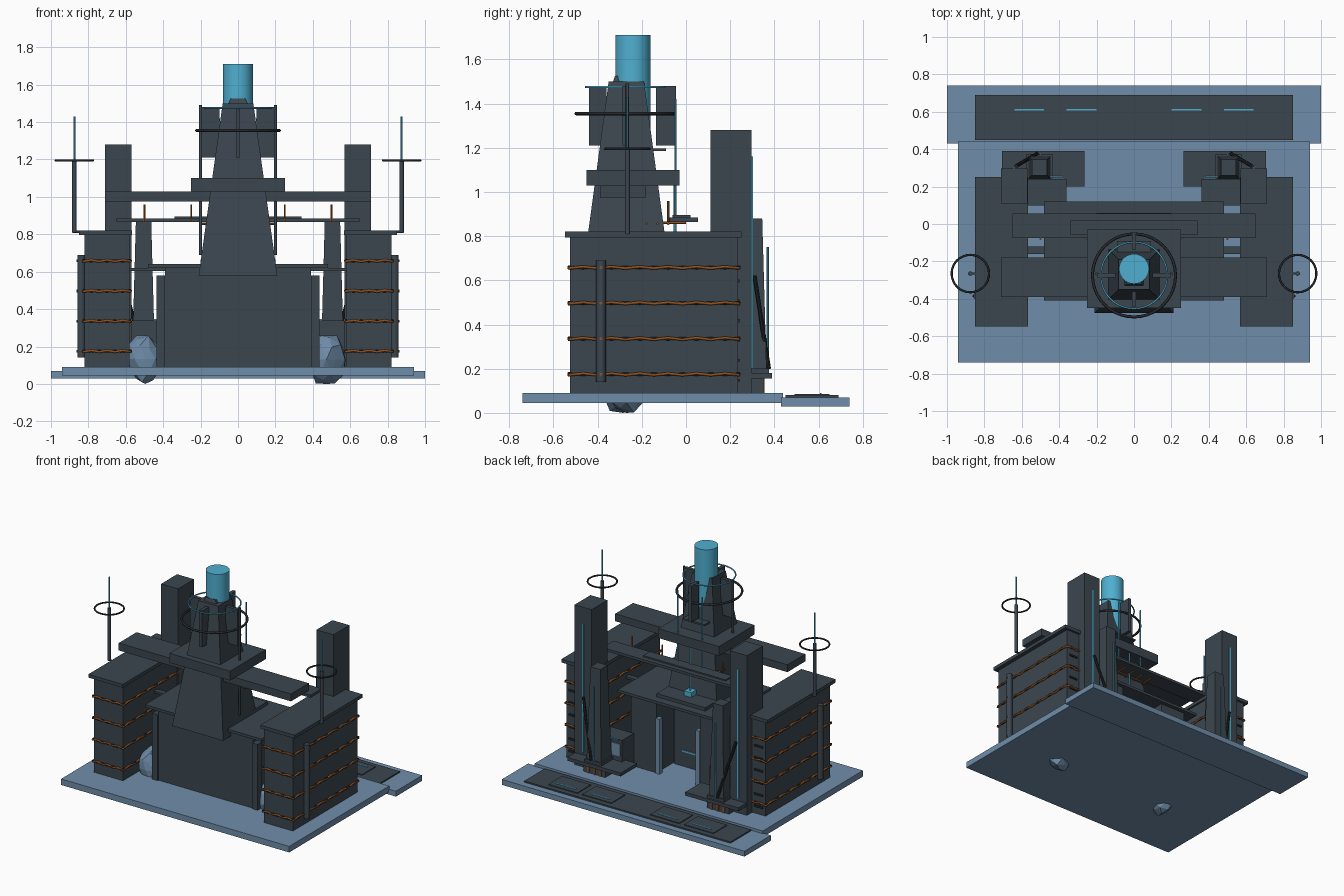
import bpy, bmesh, math, random
from mathutils import Vector

cube = bpy.data.objects.get("Cube")
if cube:
    bpy.data.objects.remove(cube, do_unlink=True)
random.seed(4)


def material(name, rgb):
    m = bpy.data.materials.new(name)
    m.use_nodes = True
    m.diffuse_color = (*rgb, 1)
    m.node_tree.nodes["Principled BSDF"].inputs["Base Color"].default_value = (*rgb, 1)
    return m


SLATE = material("dark slate", (0.045, 0.062, 0.078))
BLACK = material("near black", (0.018, 0.021, 0.026))
STONE = material("blue grey stone", (0.16, 0.27, 0.40))
CYAN = material("glowing cyan", (0.08, 0.43, 0.64))
ORANGE = material("copper orange", (0.30, 0.085, 0.012))


def finish(name, bm, mat, smooth=False):
    bmesh.ops.recalc_face_normals(bm, faces=bm.faces)
    mesh = bpy.data.meshes.new(name)
    bm.to_mesh(mesh)
    bm.free()
    mesh.materials.append(mat)
    ob = bpy.data.objects.new(name, mesh)
    bpy.context.collection.objects.link(ob)
    if smooth:
        bpy.ops.object.select_all(action='DESELECT')
        ob.select_set(True)
        bpy.context.view_layer.objects.active = ob
        bpy.ops.object.shade_smooth_by_angle(angle=math.radians(40))
    return ob


def box(name, x, y, z, mat=SLATE, taper=1.0):
    """Box from (min, max) ranges; taper scales the top outline."""
    bm = bmesh.new()
    bmesh.ops.create_cube(bm, size=1)
    for v in bm.verts:
        k = taper if v.co.z > 0 else 1
        v.co = [(r[0] + r[1]) / 2 + c * f * (r[1] - r[0])
                for r, c, f in zip((x, y, z), v.co, (k, k, 1))]
    return finish(name, bm, mat)


def rod(name, a, b, radius, mat=SLATE, sides=10):
    a, b = Vector(a), Vector(b)
    bm = bmesh.new()
    bmesh.ops.create_cone(bm, cap_ends=True, segments=sides, radius1=radius,
                          radius2=radius, depth=(b - a).length)
    turn = (b - a).to_track_quat('Z', 'Y')
    for v in bm.verts:
        v.co = turn @ v.co + (a + b) / 2
    return finish(name, bm, mat, True)


def tube(name, points, radius, mat, sides=2):
    """Closed round tube through the points."""
    cu = bpy.data.curves.new(name, 'CURVE')
    cu.dimensions = '3D'
    cu.bevel_depth, cu.bevel_resolution = radius, sides
    sp = cu.splines.new('POLY')
    sp.points.add(len(points) - 1)
    for p, co in zip(sp.points, points):
        p.co = (*co, 1)
    sp.use_cyclic_u = True
    cu.materials.append(mat)
    tmp = bpy.data.objects.new(name, cu)
    bpy.context.collection.objects.link(tmp)
    mesh = bpy.data.meshes.new_from_object(tmp.evaluated_get(bpy.context.evaluated_depsgraph_get()))
    bpy.data.objects.remove(tmp)
    bpy.context.collection.objects.link(bpy.data.objects.new(name, mesh))


def ring(name, center, radius, thick, mat, n=40):
    x, y, z = center
    tube(name, [(x + radius * math.cos(i * math.tau / n),
                 y + radius * math.sin(i * math.tau / n), z) for i in range(n)], thick, mat)


def rock(name, center, size):
    bm = bmesh.new()
    bmesh.ops.create_icosphere(bm, subdivisions=2, radius=1)
    for v in bm.verts:
        v.co *= random.uniform(0.78, 1.0)
    for axis in range(3):
        low = min(v.co[axis] for v in bm.verts)
        span = max(v.co[axis] for v in bm.verts) - low
        for v in bm.verts:
            v.co[axis] = center[axis] + size[axis] * ((v.co[axis] - low) / span - 0.5)
    finish(name, bm, STONE)


# Ground slabs and rear walkway
box("base_slab", (-.94, .94), (-.74, .44), (.045, .09), STONE)
box("rear_slab", (-1, 1), (.43, .74), (.03, .07), STONE)
box("rear_walkway", (-.85, .85), (.45, .69), (.07, .08))
for x in (-.56, -.28, .28, .56):
    box("walkway_panel", (x - .12, x + .12), (.49, .65), (.08, .086))
    box("walkway_light", (x - .08, x + .08), (.606, .614), (.086, .089), CYAN)

# Central hall with its recessed rear doorway
box("hall_front_wall", (-.39, .39), (-.38, -.33), (.09, .62))
box("hall_roof", (-.48, .48), (-.41, .12), (.62, .64))
box("door_back_panel", (-.17, .17), (-.12, -.1), (.09, .62))
box("door_light", (-.1, .1), (-.1, -.094), (.2, .212), CYAN)
box("roof_bearer", (-.58, .58), (-.16, -.12), (.605, .62))
box("pedestal", (-.2, .2), (-.12, .06), (.64, .665))
box("power_socket", (-.03, .03), (-.08, -.02), (.665, .7), CYAN)

# Pylon with collar, crossbeam and core
box("pylon", (-.21, .21), (-.475, -.065), (.58, 1.5), taper=.39)
box("pylon_cap", (-.05, .05), (-.33, -.25), (1.5, 1.525), taper=.8)
box("collar", (-.25, .25), (-.45, -.03), (1.03, 1.10))
box("crossbeam", (-.71, .71), (-.39, -.18), (.975, 1.03))
box("rear_beam", (-.65, .65), (-.075, .055), (.865, .885))
box("rear_beam_rail", (-.34, .34), (-.06, .02), (.885, .895))
rod("core", (0, -.24, .85), (0, -.24, 1.71), .08, CYAN, 32)
rod("core_cable", (0, -.05, .7), (0, -.05, 1.03), .006, CYAN)
box("core_ledge", (-.09, .09), (-.25, -.09), (1.185, 1.197))
ring("dark_halo", (0, -.275, 1.355), .222, .008, BLACK)
ring("cyan_halo", (0, -.275, 1.475), .178, .005, CYAN)
for y in ((-.44, -.36), (-.135, -.045)):
    box("pylon_fin", (-.012, .012), y, (1.21, 1.48))
for i in range(5):
    x = -.16 + i * .08
    rod("orange_cable", (x, -.19, .86), (x, 0, .86), .006, ORANGE, 6)
for i in range(3):
    y = -.18 + i * .05
    rod("orange_cross_cable", (-.2, y, .856), (.2, y, .856), .006, ORANGE, 6)

for s, side in ((1, "left"), (-1, "right")):
    def sbox(name, x, y, z, mat=SLATE, taper=1.0):
        return box(side + "_" + name, sorted((s * x[0], s * x[1])), y, z, mat, taper)

    # Hall side blocks, doorposts and corner posts
    sbox("hall_block", (.18, .39), (-.34, .09), (.09, .62))
    sbox("doorpost", (.15, .18), (.06, .1), (.09, .5), STONE)
    sbox("corner_post", (.39, .435), (-.39, -.34), (.09, .58))

    # Pylon side fins and hanging rods
    sbox("pylon_side_fin", (.1, .195), (-.287, -.263), (1.21, 1.48))
    rod(side + "_hanging_rod", (s * .2, -.265, .69), (s * .2, -.265, 1.49), .008)
    rod(side + "_feed_rod", (s * .1, -.048, .89), (s * .1, -.048, 1.42), .005, CYAN, 8)

    # Outer block with its cap, rear ribs and wrapped cables
    sbox("outer_block", (.58, .82), (-.525, .235), (.09, .80))
    sbox("outer_block_cap", (.567, .85), (-.547, .252), (.795, .82))
    for i in range(6):
        z = .14 + i * .09
        sbox("rear_rib", (.73, .8), (.235, .243), (z, z + .014), BLACK)
    rod(side + "_side_pipe", (s * .838, -.385, .14), (s * .838, -.385, .69), .022)
    corners = [(.575, -.53), (.826, -.53), (.826, .24), (.575, .24)]
    for k in range(4):
        z = .175 + k * .161
        for sign, mat in ((1, ORANGE), (-1, BLACK)):
            loop, n = [], 0
            for i, a in enumerate(corners):
                b = corners[(i + 1) % 4]
                steps = 6 if i % 2 == 0 else 12
                for j in range(steps):
                    t = j / steps
                    loop.append((s * (a[0] + (b[0] - a[0]) * t), a[1] + (b[1] - a[1]) * t,
                                 z + sign * (.004 if n % 2 else -.004)))
                    n += 1
            tube(side + "_wrapped_cable", loop, .007 if sign > 0 else .005, mat, 1)
        rod(side + "_cable_clip", (s * .82, -.385, z), (s * .864, -.385, z), .007, ORANGE, 6)

    # Mast with ring
    rod(side + "_mast", (s * .875, -.265, .81), (s * .875, -.265, 1.2), .012)
    rod(side + "_mast_bracket", (s * .83, -.265, .813), (s * .885, -.265, .813), .006)
    rod(side + "_mast_tip", (s * .875, -.265, 1.2), (s * .875, -.265, 1.43), .005, CYAN, 8)
    ring(side + "_mast_ring", (s * .875, -.265, 1.195), .1, .006, BLACK, 32)

    # Rear tower, platform and tapered pillar
    sbox("rear_tower", (.57, .71), (.11, .297), (.09, 1.28))
    sbox("tower_light", (.634, .646), (.297, .304), (.2, 1.16), CYAN)
    sbox("platform", (.265, .705), (.2, .39), (.155, .18))
    sbox("platform_foot", (.42, .6), (.24, .35), (.09, .155))
    for x in (.45, .5, .55):
        sbox("platform_cable", (x, x + .015), (.296, .356), (.09, .155), ORANGE)
    sbox("pillar", (.445, .565), (.24, .365), (.18, .88), taper=.68)
    sbox("pillar_foot", (.435, .575), (.23, .375), (.18, .2))
    rod(side + "_pillar_light", (s * .5, .37, .18), (s * .5, .37, .75), .005, CYAN, 8)
    rod(side + "_strut", (s * .52, .375, .2), (s * .63, .31, .62), .01, BLACK, 8)
    sbox("console", (.36, .57), (.1, .24), (.09, .34))
    sbox("console_screen", (.37, .44), (.24, .247), (.22, .31), STONE)
    sbox("console_light", (.38, .53), (.25, .258), (.34, .348), CYAN)

    # Orange pegs on the rear beam
    for x in (.25, .5):
        rod(side + "_beam_peg", (s * x, -.08, .865), (s * x, -.08, .96), .005, ORANGE, 6)

rock("left_rock", (.475, -.28, .13), (.2, .2, .26))
rock("right_rock", (-.495, -.28, .13), (.2, .2, .26))
